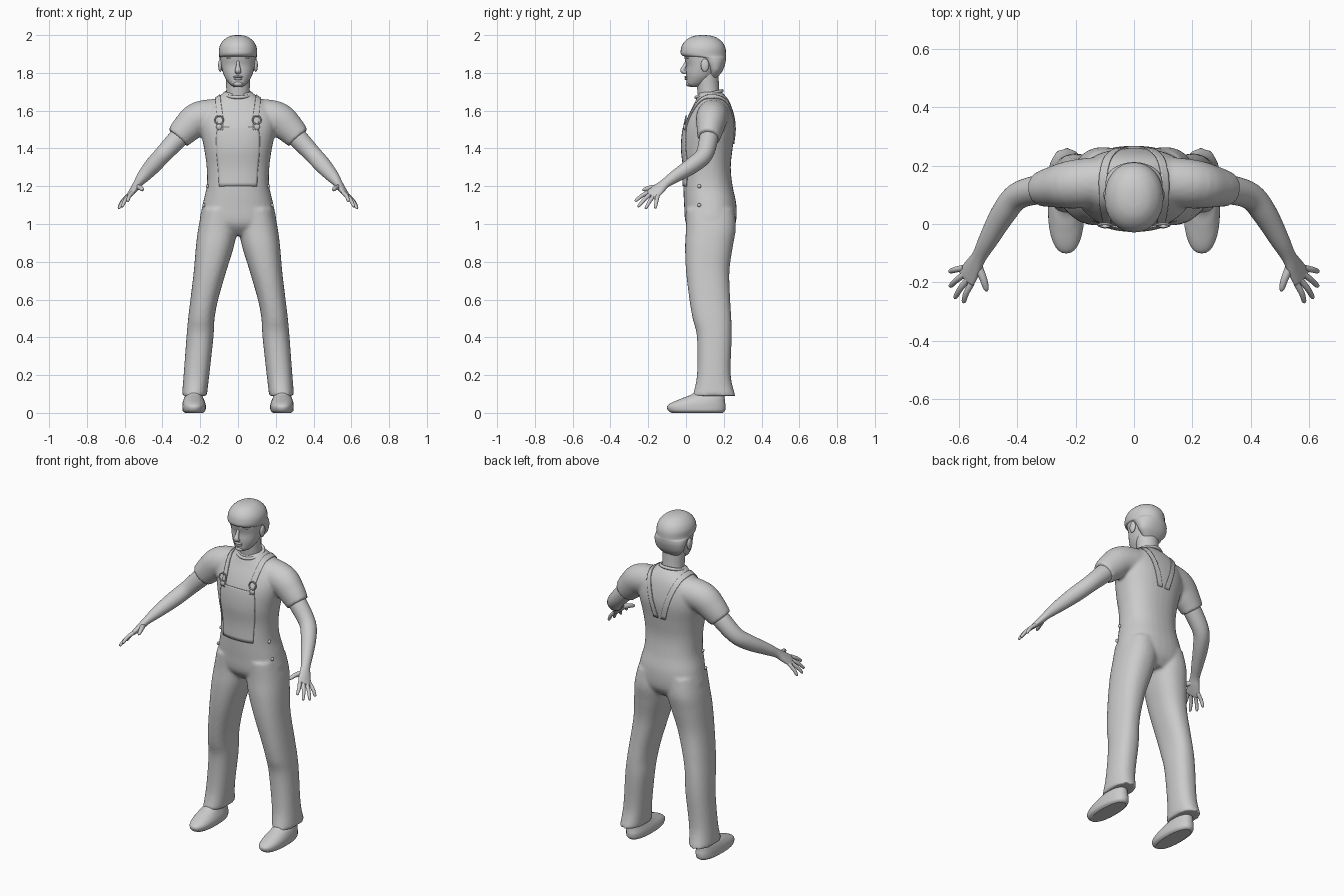
import bpy, bmesh, math
from mathutils import Vector, Matrix

cube = bpy.data.objects.get("Cube")
if cube:
    bpy.data.objects.remove(cube)

clay = bpy.data.materials.new("plain_grey")
clay.use_nodes = True
grey = (0.6, 0.6, 0.6, 1)
clay.diffuse_color = grey
clay.node_tree.nodes["Principled BSDF"].inputs["Base Color"].default_value = grey

SIDES = (("left", 1), ("right", -1))
SEG = 32
PALM_WIDTH = Vector((0.4, 0.87, -0.28))


def smooth_rows(rows, steps=5):
    """Catmull-Rom interpolation through rows of numbers."""
    out = []
    for i in range(len(rows) - 1):
        a, b, c, d = (rows[max(i - 1, 0)], rows[i], rows[i + 1],
                      rows[min(i + 2, len(rows) - 1)])
        for k in range(steps):
            t = k / steps
            out.append([q + t * ((r - p) / 2 + t * ((p - 2.5 * q + 2 * r - s / 2)
                        + t * (1.5 * (q - r) + (s - p) / 2)))
                        for p, q, r, s in zip(a, b, c, d)])
    return out + [list(rows[-1])]


def unit_ring(power):
    for k in range(SEG):
        a = math.tau * k / SEG
        c, s = math.cos(a), math.sin(a)
        yield (math.copysign(abs(c) ** (2 / power), c),
               math.copysign(abs(s) ** (2 / power), s))


def slabs(rows, side=1, power=2.3, steps=5):
    """Level rings from rows of (z, x min, x max, y front, y back)."""
    return [[Vector((side * ((x0 + x1) / 2 + (x1 - x0) / 2 * c),
                     (y0 + y1) / 2 + (y1 - y0) / 2 * s, z))
             for c, s in unit_ring(power)]
            for z, x0, x1, y0, y1 in smooth_rows(rows, steps)]


def tube(rows, side=1, wide=PALM_WIDTH):
    """Rings along a path from rows of (x, y, z, half width, half depth)."""
    rows = smooth_rows(rows)
    path = [Vector(r[:3]) for r in rows]
    rings = []
    for i, r in enumerate(rows):
        d = (path[min(i + 1, len(path) - 1)] - path[max(i - 1, 0)]).normalized()
        u = (wide - d * wide.dot(d)).normalized()
        v = d.cross(u)
        ring = [path[i] + u * r[3] * c + v * r[4] * s for c, s in unit_ring(2)]
        rings.append([Vector((side * p.x, p.y, p.z)) for p in ring])
    return rings


def finish(name, bm):
    bmesh.ops.recalc_face_normals(bm, faces=bm.faces[:])
    mesh = bpy.data.meshes.new(name)
    for f in bm.faces:
        f.smooth = len(f.verts) < 5
    bm.to_mesh(mesh)
    bm.free()
    mesh.materials.append(clay)
    ob = bpy.data.objects.new(name, mesh)
    bpy.context.collection.objects.link(ob)
    return ob


def loft(name, *skins):
    """One object made of closed lofted skins."""
    bm = bmesh.new()
    for rings in skins:
        vs = [[bm.verts.new(p) for p in ring] for ring in rings]
        for a, b in zip(vs, vs[1:]):
            for k in range(SEG):
                j = (k + 1) % SEG
                bm.faces.new((a[k], a[j], b[j], b[k]))
        bm.faces.new(vs[0])
        bm.faces.new(vs[-1])
    return finish(name, bm)


def blob(name, centre, size):
    bm = bmesh.new()
    bmesh.ops.create_uvsphere(bm, u_segments=20, v_segments=12, radius=1)
    bm.transform(Matrix.Translation(centre) @ Matrix.Diagonal((*size, 1)))
    return finish(name, bm)


def torus(name, centre, radius, thick, turn):
    bm = bmesh.new()
    rings = []
    for k in range(SEG):
        a = math.tau * k / SEG
        out = Vector((math.cos(a), math.sin(a), 0))
        rings.append([bm.verts.new(out * (radius + thick * math.cos(b))
                      + Vector((0, 0, thick * math.sin(b))))
                      for b in (math.tau * n / 10 for n in range(10))])
    for k in range(SEG):
        a, b = rings[k], rings[(k + 1) % SEG]
        for n in range(10):
            m = (n + 1) % 10
            bm.faces.new((a[n], b[n], b[m], a[m]))
    bm.transform(Matrix.Translation(centre) @ Matrix.Rotation(turn, 4, "X"))
    return finish(name, bm)


def cloth_band(name, rows, target, across=6):
    """Thin band from rows of (x, y, z, half width), wrapped onto the clothes."""
    bm = bmesh.new()
    grid = [[bm.verts.new((x + h * (2 * k / across - 1), y, z))
             for k in range(across + 1)] for x, y, z, h in smooth_rows(rows)]
    for a, b in zip(grid, grid[1:]):
        for k in range(across):
            bm.faces.new((a[k], a[k + 1], b[k + 1], b[k]))
    ob = finish(name, bm)
    wrap = ob.modifiers.new("wrap", "SHRINKWRAP")
    wrap.target = target
    wrap.wrap_mode = "ABOVE_SURFACE"
    wrap.offset = 0.003
    thick = ob.modifiers.new("thickness", "SOLIDIFY")
    thick.thickness = 0.005
    thick.offset = 0
    return ob


# Clothes: torso, trouser legs and sleeves fused into one smooth surface
torso = [(z, -w, w, y0, y1) for z, w, y0, y1 in (
    (0.94, 0.13, 0.05, 0.22), (1.0, 0.2, 0, 0.262), (1.1, 0.188, -0.01, 0.267),
    (1.2, 0.166, -0.014, 0.247), (1.3, 0.166, -0.012, 0.237),
    (1.4, 0.18, -0.022, 0.247), (1.5, 0.2, -0.014, 0.26),
    (1.57, 0.2, 0.01, 0.254), (1.63, 0.165, 0.04, 0.238),
    (1.67, 0.11, 0.058, 0.216), (1.7, 0.07, 0.07, 0.187))]
leg = [(0.09, 0.165, 0.297, 0.035, 0.262), (0.2, 0.152, 0.288, 0.058, 0.237),
       (0.4, 0.13, 0.273, 0.058, 0.242), (0.5, 0.124, 0.264, 0.035, 0.24),
       (0.6, 0.105, 0.252, 0.018, 0.234), (0.75, 0.062, 0.234, 0, 0.23),
       (0.88, 0.022, 0.223, -0.005, 0.248), (0.98, 0.004, 0.21, 0, 0.264),
       (1.08, 0.004, 0.188, 0, 0.255)]
sleeve = [(0.06, 0.15, 1.58, 0.085, 0.085), (0.2, 0.137, 1.563, 0.084, 0.088),
          (0.27, 0.128, 1.508, 0.072, 0.08), (0.318, 0.12, 1.456, 0.06, 0.067)]
parts = [slabs(torso)]
for _, s in SIDES:
    parts += [slabs(leg, s), tube(sleeve, s)]
clothes = loft("clothes", *parts)
fuse = clothes.modifiers.new("fuse", "REMESH")
fuse.mode = "VOXEL"
fuse.voxel_size = 0.009
fuse.use_smooth_shade = True
relax = clothes.modifiers.new("relax", "SMOOTH")
relax.factor = 0.5
relax.iterations = 6

# Bib and collar
cloth_band("bib", [(0, -0.04, 1.2, 0.12), (0, -0.05, 1.35, 0.14),
                   (0, -0.05, 1.46, 0.135), (0, -0.04, 1.52, 0.12)], clothes, 16)
torus("collar", (0, 0.122, 1.688), 0.071, 0.009, math.radians(14))

# Neck and head
loft("neck", tube([(0, 0.128, 1.64, 0.066, 0.06), (0, 0.118, 1.71, 0.062, 0.058),
                   (0, 0.112, 1.8, 0.066, 0.06)], wide=Vector((1, 0, 0))))
face = [(1.725, 0.02, 0.022, 0.075), (1.74, 0.043, 0.006, 0.105),
        (1.77, 0.066, 0.003, 0.14), (1.8, 0.079, 0.001, 0.165),
        (1.84, 0.089, 0.002, 0.187), (1.88, 0.093, -0.008, 0.198),
        (1.92, 0.093, -0.014, 0.198), (1.96, 0.075, 0, 0.175)]
loft("head", slabs([(z, -w, w, a, b) for z, w, a, b in face], power=2.1))
hair = [(1.775, 0.05, 0.125, 0.166), (1.81, 0.084, 0.115, 0.193),
        (1.85, 0.096, 0.09, 0.208), (1.878, 0.098, 0.055, 0.212),
        (1.892, 0.1, -0.021, 0.212), (1.93, 0.1, -0.026, 0.209),
        (1.962, 0.086, -0.011, 0.193), (1.986, 0.06, 0.018, 0.163),
        (1.997, 0.033, 0.05, 0.13), (2.0, 0.01, 0.08, 0.1)]
loft("hair", slabs([(z, -w, w, a, b) for z, w, a, b in hair], power=2.1))

# Face details
loft("nose", tube([(0, 0.006, 1.865, 0.008, 0.008), (0, -0.008, 1.835, 0.01, 0.01),
                   (0, -0.017, 1.812, 0.017, 0.013), (0, 0, 1.8, 0.014, 0.008)],
                  wide=Vector((1, 0, 0))))
blob("upper_lip", (0, 0.001, 1.779), (0.026, 0.01, 0.006))
blob("lower_lip", (0, 0.003, 1.768), (0.022, 0.01, 0.007))
blob("chin", (0, 0.014, 1.742), (0.024, 0.015, 0.014))

# Paired parts
shoe = [(0, 0.185, 0.28, -0.075, 0.195), (0.012, 0.173, 0.293, -0.094, 0.207),
        (0.035, 0.17, 0.295, -0.1, 0.21), (0.055, 0.174, 0.293, -0.075, 0.207),
        (0.08, 0.184, 0.285, -0.015, 0.204), (0.105, 0.192, 0.272, 0.04, 0.2),
        (0.16, 0.195, 0.265, 0.08, 0.19)]
arm = [(0.26, 0.127, 1.51, 0.05, 0.05), (0.32, 0.12, 1.45, 0.05, 0.052),
       (0.4, 0.095, 1.365, 0.046, 0.046), (0.45, 0.033, 1.31, 0.042, 0.044),
       (0.5, -0.055, 1.253, 0.033, 0.034), (0.53, -0.11, 1.215, 0.027, 0.023),
       (0.55, -0.145, 1.185, 0.035, 0.019), (0.572, -0.18, 1.155, 0.04, 0.013),
       (0.577, -0.189, 1.148, 0.034, 0.008)]
knuckles = Vector((0.57, -0.177, 1.158))
tips = (("index", -0.031, (0.585, -0.27, 1.12)), ("middle", -0.01, (0.615, -0.255, 1.09)),
        ("ring", 0.011, (0.632, -0.215, 1.08)), ("little", 0.031, (0.633, -0.163, 1.083)))
strap = [(0.1, -0.03, 1.5, 0.016), (0.1, 0, 1.58, 0.016), (0.113, 0.07, 1.67, 0.016),
         (0.115, 0.14, 1.69, 0.016), (0.1, 0.21, 1.66, 0.016),
         (0.065, 0.27, 1.56, 0.016), (0.025, 0.27, 1.42, 0.016)]
for label, s in SIDES:
    loft(label + "_shoe", slabs(shoe, s))
    loft(label + "_arm", tube(arm, s))
    for finger, shift, tip in tips:
        tip = Vector(tip)
        base = knuckles + PALM_WIDTH * shift
        mid = base.lerp(tip, 0.5) + Vector((0.004, 0, 0.004))
        near = mid.lerp(tip, 0.8)
        loft(f"{label}_{finger}_finger", tube(
            [(*base, 0.011, 0.011), (*mid, 0.01, 0.01),
             (*near, 0.008, 0.008), (*tip, 0.003, 0.003)], s))
    loft(label + "_thumb", tube(
        [(0.54, -0.135, 1.195, 0.016, 0.016), (0.518, -0.185, 1.192, 0.013, 0.013),
         (0.508, -0.218, 1.183, 0.01, 0.01), (0.505, -0.23, 1.178, 0.004, 0.004)],
        s, Vector((1, 0, 0))))
    # Head details
    blob(label + "_ear", (s * 0.094, 0.1, 1.84), (0.011, 0.022, 0.034))
    blob(label + "_eye", (s * 0.035, 0.017, 1.862), (0.015, 0.012, 0.008))
    blob(label + "_brow", (s * 0.037, 0.01, 1.88), (0.024, 0.011, 0.006))
    # Strap, buckle and hip buttons
    cloth_band(label + "_strap", [(s * x, y, z, h) for x, y, z, h in strap], clothes)
    torus(label + "_buckle", (s * 0.1, -0.004, 1.55), 0.022, 0.004, math.radians(78))
    blob(label + "_bib_button", (s * 0.1, -0.007, 1.515), (0.016, 0.008, 0.016))
    for z, x in ((1.2, 0.162), (1.1, 0.181)):
        blob(label + "_hip_button", (s * x, 0.07, z), (0.008, 0.01, 0.01))
